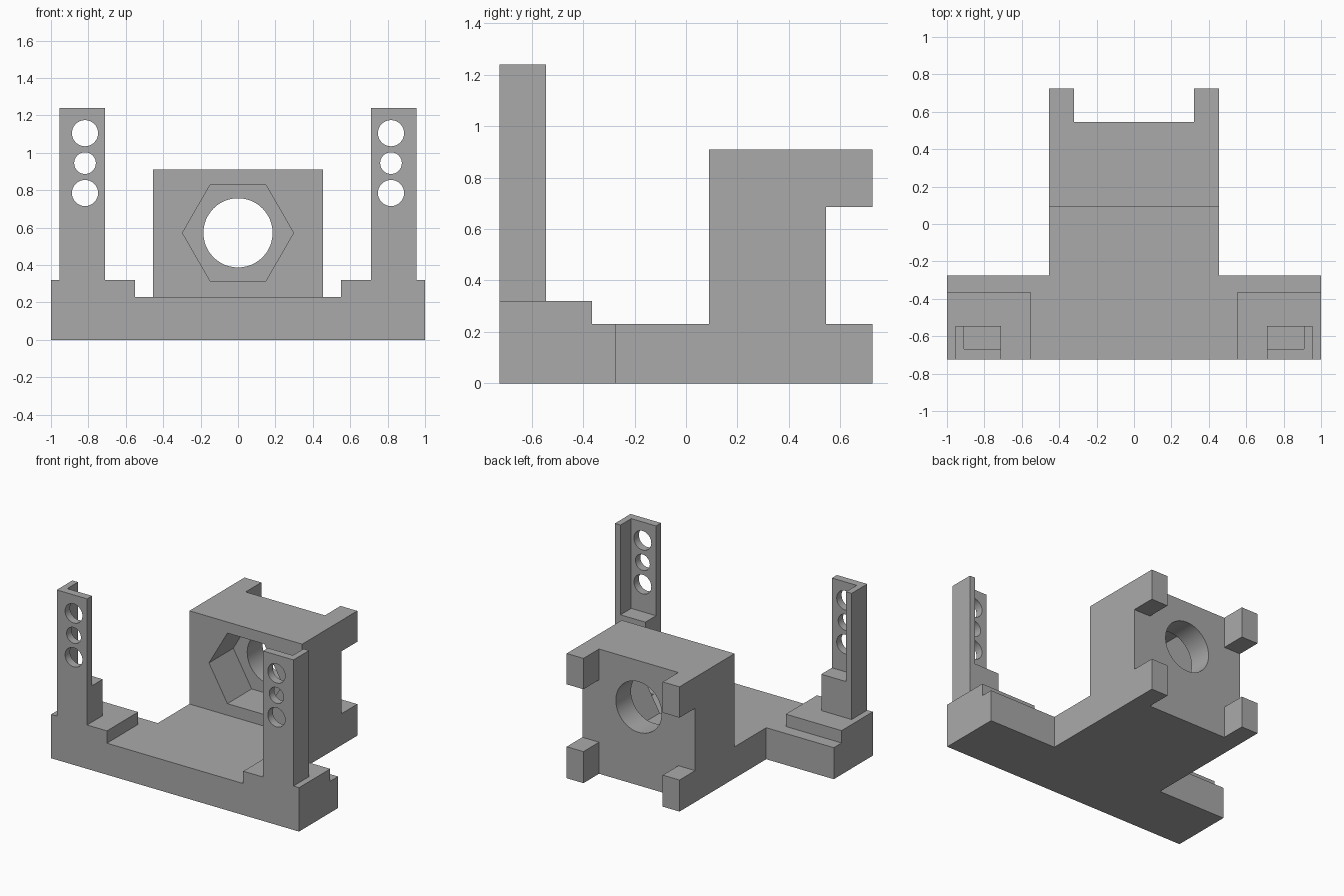
import bpy, bmesh, math
from mathutils import Matrix

cube = bpy.data.objects.get("Cube")
if cube:
    bpy.data.objects.remove(cube, do_unlink=True)

GREY = (0.4, 0.4, 0.4, 1)
grey = bpy.data.materials.new("plain grey")
grey.use_nodes = True
grey.diffuse_color = GREY
grey.node_tree.nodes["Principled BSDF"].inputs["Base Color"].default_value = GREY


def add_object(name, bm):
    bmesh.ops.recalc_face_normals(bm, faces=bm.faces)
    mesh = bpy.data.meshes.new(name)
    bm.to_mesh(mesh)
    bm.free()
    mesh.materials.append(grey)
    obj = bpy.data.objects.new(name, mesh)
    bpy.context.collection.objects.link(obj)
    return obj


def box(name, x, y, z):
    """Box from (low, high) ranges."""
    bm = bmesh.new()
    size = [b - a for a, b in (x, y, z)]
    mid = [(a + b) / 2 for a, b in (x, y, z)]
    bmesh.ops.create_cube(bm, size=1, matrix=Matrix.Translation(mid) @ Matrix.Diagonal((*size, 1)))
    return add_object(name, bm)


def bore(name, x, z, radius, y, sides=48):
    """Prism along y, with a corner pointing to +x."""
    bm = bmesh.new()
    place = Matrix.Translation((x, sum(y) / 2, z)) @ Matrix.Rotation(math.pi / 2, 4, 'X')
    bmesh.ops.create_cone(bm, cap_ends=True, segments=sides, radius1=radius,
                          radius2=radius, depth=y[1] - y[0], matrix=place)
    # The first corner must lie on the x axis
    first = min(math.atan2(v.co.z - z, v.co.x - x) % (2 * math.pi / sides) for v in bm.verts)
    if 0.01 < first < 2 * math.pi / sides - 0.01:
        bmesh.ops.rotate(bm, verts=bm.verts, cent=(x, 0, z),
                         matrix=Matrix.Rotation(first, 3, 'Y'))
    return add_object(name, bm)


def combine(target, tool, operation):
    bpy.context.view_layer.objects.active = target
    mod = target.modifiers.new(operation.lower(), 'BOOLEAN')
    mod.operation, mod.solver, mod.object = operation, 'EXACT', tool
    bpy.ops.object.modifier_apply(modifier=mod.name)
    bpy.data.objects.remove(tool, do_unlink=True)


def mirrored(side, low, high):
    return tuple(sorted((side * low, side * high)))


FRONT, BACK = -0.725, 0.725
BLOCK_FRONT, BLOCK_BACK = 0.09, 0.545
HALF, DECK, TOP = 0.455, 0.23, 0.91
PAD_TOP, POST_TOP, POST_BACK = 0.32, 1.24, -0.545
BORE_Z = 0.572

# T-shaped base with the motor block rising at the back
body = box("mount_body", (-1, 1), (FRONT, -0.275), (0, DECK))
combine(body, box("stem", (-HALF, HALF), (-0.4, BLOCK_BACK), (0, DECK)), 'UNION')
combine(body, box("block", (-HALF, HALF), (BLOCK_FRONT, BLOCK_BACK), (0, TOP)), 'UNION')

for side in (-1, 1):
    # Four corner feet behind the block
    for z in ((0, DECK), (0.685, TOP)):
        combine(body, box("foot", mirrored(side, 0.32, HALF), (0.5, BACK), z), 'UNION')
    # Raised pad and upright post
    combine(body, box("pad", mirrored(side, 0.55, 1), (FRONT, -0.365), (0.1, PAD_TOP)), 'UNION')
    combine(body, box("post", mirrored(side, 0.71, 0.955), (FRONT, POST_BACK), (0.1, POST_TOP)), 'UNION')
    # Recess open to the back, the inner side and the top
    combine(body, box("recess", mirrored(side, 0.6, 0.91), (-0.668, -0.45), (0.585, 1.4)), 'DIFFERENCE')
    # Three holes through the thin front plate
    for z, radius in ((1.105, 0.07), (0.945, 0.058), (0.785, 0.07)):
        combine(body, bore("hole", side * 0.818, z, radius, (-0.8, -0.6), 32), 'DIFFERENCE')

# Hexagonal pocket and round through bore
combine(body, bore("pocket", 0, BORE_Z, 0.297, (0, BLOCK_FRONT + 0.28), 6), 'DIFFERENCE')
combine(body, bore("bore", 0, BORE_Z, 0.185, (0, 0.7)), 'DIFFERENCE')

# Merge flat regions and smooth only the hole walls
bm = bmesh.new()
bm.from_mesh(body.data)
bmesh.ops.remove_doubles(bm, verts=bm.verts, dist=0.0001)
bmesh.ops.dissolve_limit(bm, angle_limit=math.radians(1), verts=bm.verts, edges=bm.edges)
bm.to_mesh(body.data)
bm.free()
body.select_set(True)
bpy.context.view_layer.objects.active = body
bpy.ops.object.shade_smooth_by_angle(angle=math.radians(30))
